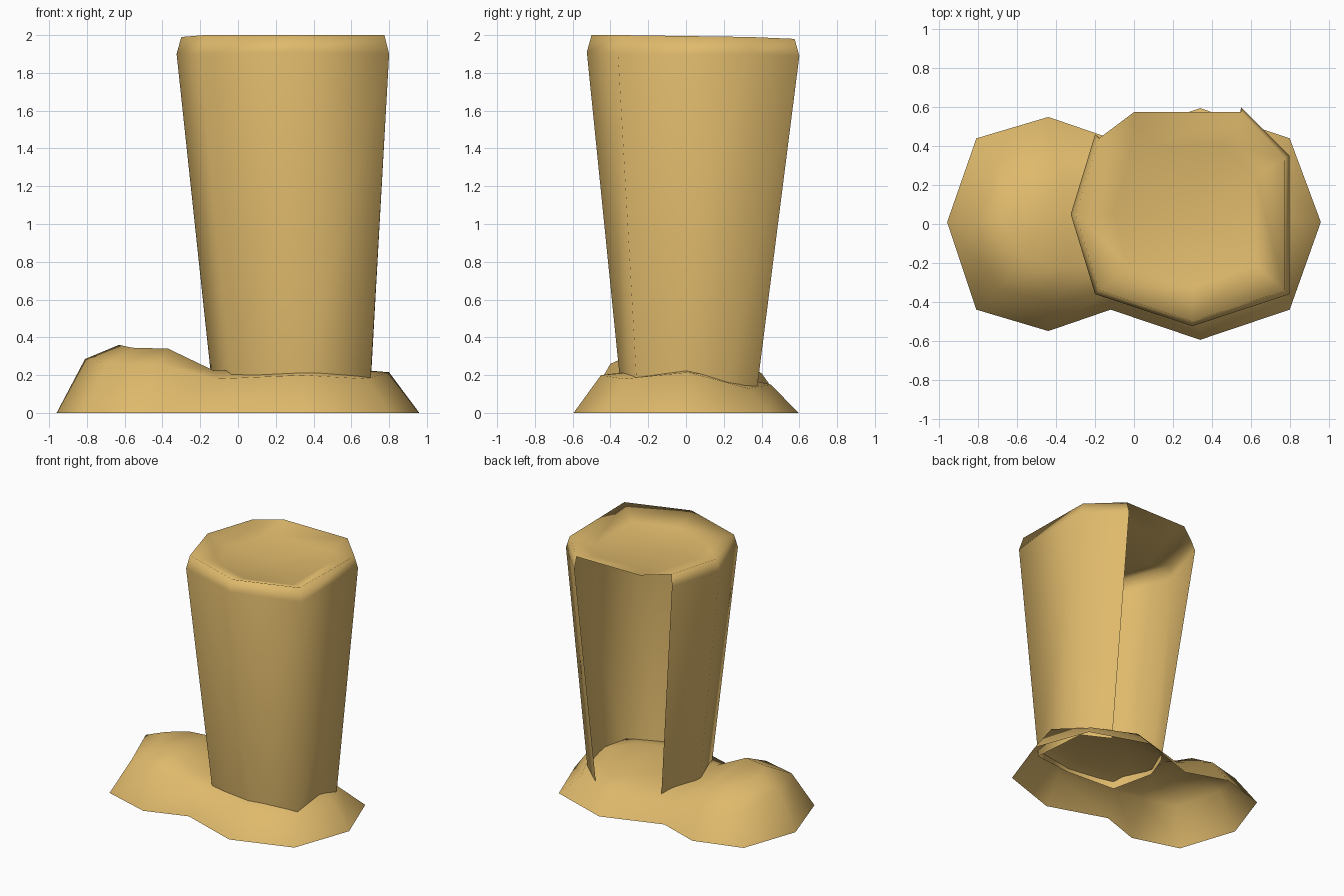
import bpy

if "Cube" in bpy.data.objects:
    bpy.data.objects.remove(bpy.data.objects["Cube"])

tan = bpy.data.materials.new("warm_tan")
tan.diffuse_color = (0.74, 0.49, 0.15, 1)
tan.use_nodes = True
tan.node_tree.nodes["Principled BSDF"].inputs["Base Color"].default_value = tan.diffuse_color


def make(name, verts, faces):
    me = bpy.data.meshes.new(name)
    me.from_pydata(verts, [], faces)
    me.materials.append(tan)
    for p in me.polygons:
        p.use_smooth = True
    ob = bpy.data.objects.new(name, me)
    bpy.context.collection.objects.link(ob)
    return ob


def strips(rows, closed):
    """Quads between successive rows of n points."""
    n = len(rows[0])
    return [(r * n + i, r * n + (i + 1) % n, (r + 1) * n + (i + 1) % n, (r + 1) * n + i)
            for r in range(len(rows) - 1) for i in range(n if closed else n - 1)]


def ring(half, drop=0):
    """Left end, front points, right end, then the front points mirrored to the back, a bit lower."""
    return half + [(x, -y, z - drop) for x, y, z in reversed(half[1:-1])]


# Hollow two-lobed base: ground outline, shoulder, plateau
rows = [
    ring([(-.96, .01, 0), (-.81, -.44, 0), (-.44, -.55, 0), (-.12, -.44, 0),
          (.34, -.595, 0), (.8, -.44, 0), (.96, .01, 0)]),
    ring([(-.81, .01, .285), (-.69, -.33, .26), (-.42, -.40, .26), (-.12, -.34, .18),
          (.34, -.45, .20), (.68, -.33, .18), (.80, .01, .215)], .05),
    ring([(-.63, .0, .36), (-.56, -.18, .345), (-.37, -.22, .34), (-.13, -.2, .225),
          (.34, -.25, .225), (.55, -.2, .22), (.68, .0, .225)], .03)]
n = 12
faces = strips(rows, True)
o = 2 * n
faces += [(o, o + 1, o + 11), (o + 5, o + 6, o + 7)]
faces += [(o + i, o + i + 1, o + 11 - i, o + 12 - i) for i in range(1, 5)]
make("base_mound", sum(rows, []), faces)

# Flared column: wall open at the back, bevelled rim
bottom = [(0, .31, .11), (-.14, .03, .17), (-.03, -.27, .14), (.34, -.35, .18),
          (.70, -.26, .14), (.70, .22, .11), (.52, .37, .08)]
top = [(-.20, .46, 1.9), (-.325, .05, 1.9), (-.20, -.36, 1.9), (.30, -.525, 1.91),
       (.80, -.36, 1.9), (.80, .35, 1.9), (.55, .60, 1.89)]
lip = [(-.18, .44, 1.985), (-.30, .05, 1.99), (-.18, -.34, 2.0), (.30, -.50, 2.0),
       (.775, -.34, 2.0), (.775, .34, 1.99), (.55, .575, 1.98)]
verts = bottom + top + lip
faces = strips([bottom, top, lip], False)

# Dished cap joined to the rim, bridging the open back
cx, cy = .3, .05
outer = lip + [(0, .575, 1.98)]
verts += outer[7:]
m, o = len(outer), 14
verts += [(cx + (x - cx) * .68, cy + (y - cy) * .68, 1.935) for x, y, z in outer]
verts.append((cx, cy, 1.92))
for i in range(m):
    j = (i + 1) % m
    faces += [(o + i, o + j, o + m + j, o + m + i), (o + m + i, o + m + j, o + 2 * m)]
make("column", verts, faces)
